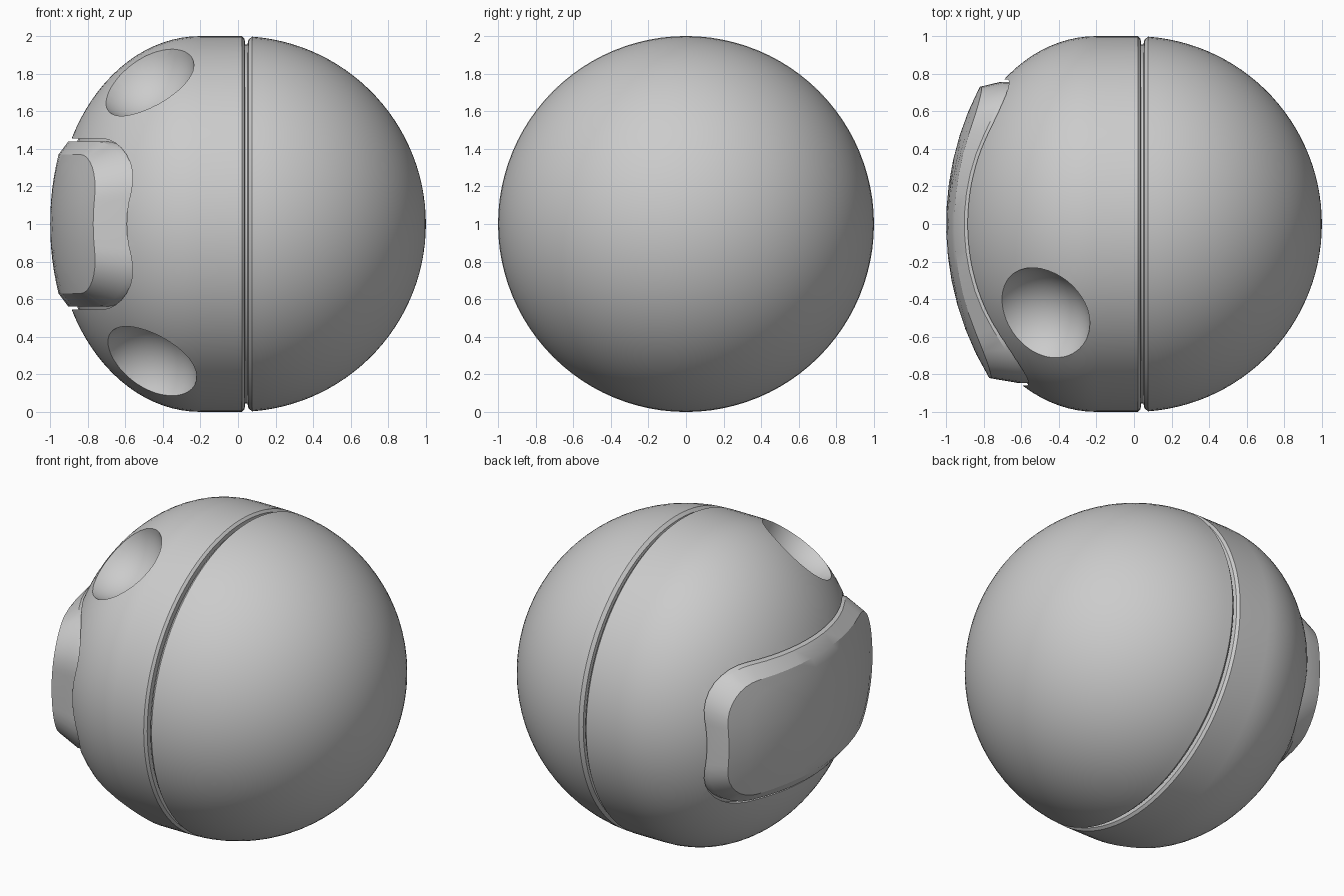
import bpy, bmesh, math
from mathutils import Vector

if "Cube" in bpy.data.objects:
    bpy.data.objects.remove(bpy.data.objects["Cube"])


def finish(bm, name):
    bmesh.ops.remove_doubles(bm, verts=bm.verts, dist=1e-4)
    bmesh.ops.recalc_face_normals(bm, faces=bm.faces)
    me = bpy.data.meshes.new(name)
    bm.to_mesh(me)
    bm.free()
    ob = bpy.data.objects.new(name, me)
    bpy.context.collection.objects.link(ob)
    return ob


def activate(ob):
    bpy.ops.object.select_all(action='DESELECT')
    ob.select_set(True)
    bpy.context.view_layer.objects.active = ob


def smooth(ob, deg=30):
    activate(ob)
    bpy.ops.object.shade_smooth_by_angle(angle=math.radians(deg))


def cut(ob, cutter):
    cutter.hide_render = True
    m = ob.modifiers.new("cut", 'BOOLEAN')
    m.operation, m.solver, m.object = 'DIFFERENCE', 'EXACT', cutter
    activate(ob)
    bpy.ops.object.modifier_apply(modifier=m.name)
    bpy.data.objects.remove(cutter, do_unlink=True)


def shell_x(y, h):
    """x of the flattened end of the shell at side offset y and height offset h"""
    return -0.2 - 0.77 * math.sqrt(max(0, 1 - y * y - h * h))


def outline(hy, hz, rad, seg=8, side=10):
    """rounded rectangle with subdivided straight sides"""
    corners = []
    for i, (sy, sz) in enumerate([(1, 1), (-1, 1), (-1, -1), (1, -1)]):
        for k in range(seg + 1):
            a = math.pi / 2 * (i + k / seg)
            corners.append((sy * (hy - rad) + rad * math.cos(a),
                            sz * (hz - rad) + rad * math.sin(a)))
    pts = []
    for i, p in enumerate(corners):
        pts.append(p)
        if i % (seg + 1) == seg:
            q = corners[(i + 1) % len(corners)]
            pts += [(p[0] + (q[0] - p[0]) * k / side,
                     p[1] + (q[1] - p[1]) * k / side) for k in range(1, side)]
    return pts


def plate(name, layers):
    """closed solid from rings of (y, h) points, each with its own x function"""
    bm = bmesh.new()
    rings = [[bm.verts.new((fx(y - 0.045, h), y - 0.045, 1 + h)) for y, h in pts]
             for pts, fx in layers]
    n = len(rings[0])
    for a, b in zip(rings, rings[1:]):
        for i in range(n):
            bm.faces.new((a[i], a[(i + 1) % n], b[(i + 1) % n], b[i]))
    for ring, (pts, fx) in ((rings[0], layers[0]), (rings[-1], layers[-1])):
        c = bm.verts.new((fx(-0.045, 0), -0.045, 1))
        for i in range(n):
            bm.faces.new((ring[i], ring[(i + 1) % n], c))
    return finish(bm, name)


def scaled(pts, s):
    return [(y * s, h * s) for y, h in pts]


# Ball shell: flattened left end, seam groove, round right end
profile = [(-0.2 - 0.77 * math.cos(a), math.sin(a))
           for a in (math.pi / 2 * i / 24 for i in range(25))]
profile += [(0.02, 1.0), (0.035, 0.985), (0.038, 0.955), (0.05, 0.955), (0.055, 0.98)]
profile += [(math.sin(a), math.cos(a)) for a in
            (0.075 + (math.pi / 2 - 0.075) * i / 28 for i in range(29))]
bm = bmesh.new()
vs = [bm.verts.new((x, 0, 1 + max(r, 0))) for x, r in profile]
es = [bm.edges.new(p) for p in zip(vs, vs[1:])]
bmesh.ops.spin(bm, geom=vs + es, cent=(0, 0, 1), axis=(1, 0, 0),
               angle=math.tau, steps=96)
ball = finish(bm, "ball_shell")

# Two round dimples on the front left, above and below
for y, h in ((-0.49, 0.785), (-0.54, -0.76)):
    p = Vector((shell_x(y, h), y, h))
    n = Vector(((p.x + 0.2) / 0.593, y, h)).normalized()
    c = p + n * 0.09
    bm = bmesh.new()
    bmesh.ops.create_uvsphere(bm, u_segments=48, v_segments=24, radius=0.3)
    for v in bm.verts:
        v.co += c + Vector((0, 0, 1))
    cut(ball, finish(bm, "dimple_cutter"))

# Shallow recess around the side panel
wide = outline(0.815, 0.455, 0.29)
steps = [k / 6 for k in range(1, 7)]
floor = lambda y, h: shell_x(y, h) + 0.035
cut(ball, plate("recess_cutter",
                [(scaled(wide, s), floor) for s in steps] + [(wide, lambda y, h: -1.3)]))
smooth(ball)

# Raised side panel with sloped rim
base = outline(0.80, 0.44, 0.28)
top = outline(0.775, 0.37, 0.23)
outer = lambda y, h: 0.58 - math.sqrt(1.58 ** 2 - y * y - h * h)
panel = plate("side_panel",
              [(scaled(base, s), lambda y, h: shell_x(y, h) + 0.05) for s in steps]
              + [(base, lambda y, h: shell_x(y, h) - 0.012)]
              + [(scaled(top, s), outer) for s in reversed(steps)])
smooth(panel, 25)
